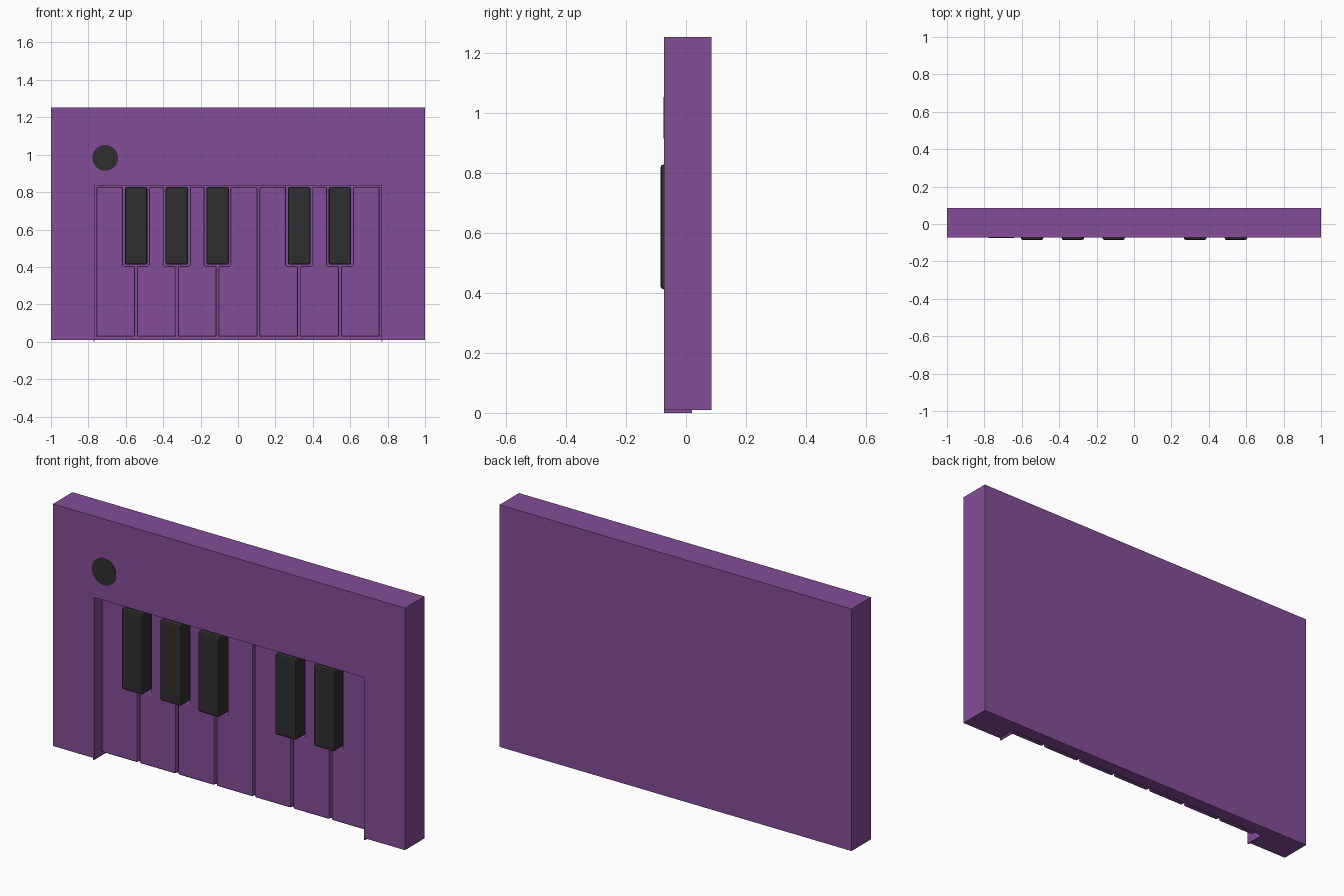
import bpy
import bmesh

if "Cube" in bpy.data.objects:
    bpy.data.objects.remove(bpy.data.objects["Cube"], do_unlink=True)


def material(name, color):
    mat = bpy.data.materials.new(name)
    mat.use_nodes = True
    mat.diffuse_color = (*color, 1)
    mat.node_tree.nodes["Principled BSDF"].inputs["Base Color"].default_value = (*color, 1)
    return mat


purple = material("purple", (0.23, 0.075, 0.315))
charcoal = material("charcoal", (0.028, 0.028, 0.028))


def prism(name, outline, front, back, mat, bevel=0):
    """Extrude an (x, z) outline from the front y to the back y."""
    bm = bmesh.new()
    face = bm.faces.new([bm.verts.new((x, front, z)) for x, z in outline])
    new = bmesh.ops.extrude_face_region(bm, geom=[face])["geom"]
    moved = [v for v in new if isinstance(v, bmesh.types.BMVert)]
    bmesh.ops.translate(bm, verts=moved, vec=(0, back - front, 0))
    bmesh.ops.recalc_face_normals(bm, faces=bm.faces)
    mesh = bpy.data.meshes.new(name)
    bm.to_mesh(mesh)
    bm.free()
    mesh.materials.append(mat)
    obj = bpy.data.objects.new(name, mesh)
    bpy.context.collection.objects.link(obj)
    if bevel:
        mod = obj.modifiers.new("rounded_edges", "BEVEL")
        mod.width = bevel
        mod.segments = 2
    return obj


def rect(x0, x1, z0, z1):
    return [(x0, z0), (x1, z0), (x1, z1), (x0, z1)]


FRONT, BACK, FLOOR = -0.073, 0.085, 0.02   # case front, case back, recess floor
HALF, TOP = 0.772, 0.84                    # recess half width and top
KEY_FRONT = -0.03
PITCH = 2 * 0.763 / 7
SHARPS = (1, 2, 3, 5, 6)                   # key boundaries that carry a black key

# Case with a recess open at the bottom
body = prism("case", rect(-1, 1, 0.01, 1.253), FRONT, BACK, purple)
cutter = prism("recess_cutter", rect(-HALF, HALF, -0.1, TOP), FRONT - 0.1, FLOOR, purple)
mod = body.modifiers.new("recess", "BOOLEAN")
mod.operation = "DIFFERENCE"
mod.solver = "EXACT"
mod.object = cutter
bpy.context.view_layer.objects.active = body
bpy.ops.object.modifier_apply(modifier=mod.name)
bpy.data.objects.remove(cutter, do_unlink=True)

# Thin lining around the recess
w = HALF - 0.005
prism("recess_lining",
      [(-HALF, 0), (-w, 0), (-w, TOP - 0.005), (w, TOP - 0.005),
       (w, 0), (HALF, 0), (HALF, TOP), (-HALF, TOP)],
      FRONT, FLOOR, purple)

# White keys, notched where a black key sits beside them
for i in range(7):
    left, right = -0.763 + PITCH * i, -0.763 + PITCH * (i + 1)
    x0, x1 = left + 0.006, right - 0.006
    notch, bottom, top = 0.07, 0.405, 0.828
    outline = [(x0, 0.027), (x1, 0.027)]
    if i + 1 in SHARPS:
        outline += [(x1, bottom), (right - notch, bottom), (right - notch, top)]
    else:
        outline += [(x1, top)]
    if i in SHARPS:
        outline += [(left + notch, top), (left + notch, bottom), (x0, bottom)]
    else:
        outline += [(x0, top)]
    prism(f"natural_key_{i + 1}", outline, KEY_FRONT, FLOOR, purple, 0.008)

# Black keys
for i in SHARPS:
    x = -0.763 + PITCH * i
    prism(f"sharp_key_{i}", rect(x - 0.06, x + 0.06, 0.412, 0.828),
          -0.085, FLOOR, charcoal, 0.01)

# Round dark dot set on the case front
bpy.ops.mesh.primitive_cylinder_add(vertices=32, radius=0.069, depth=0.006,
                                    location=(-0.71, FRONT + 0.001, 0.983),
                                    rotation=(1.5708, 0, 0))
dot = bpy.context.object
dot.name = "round_dot"
dot.data.materials.append(charcoal)
